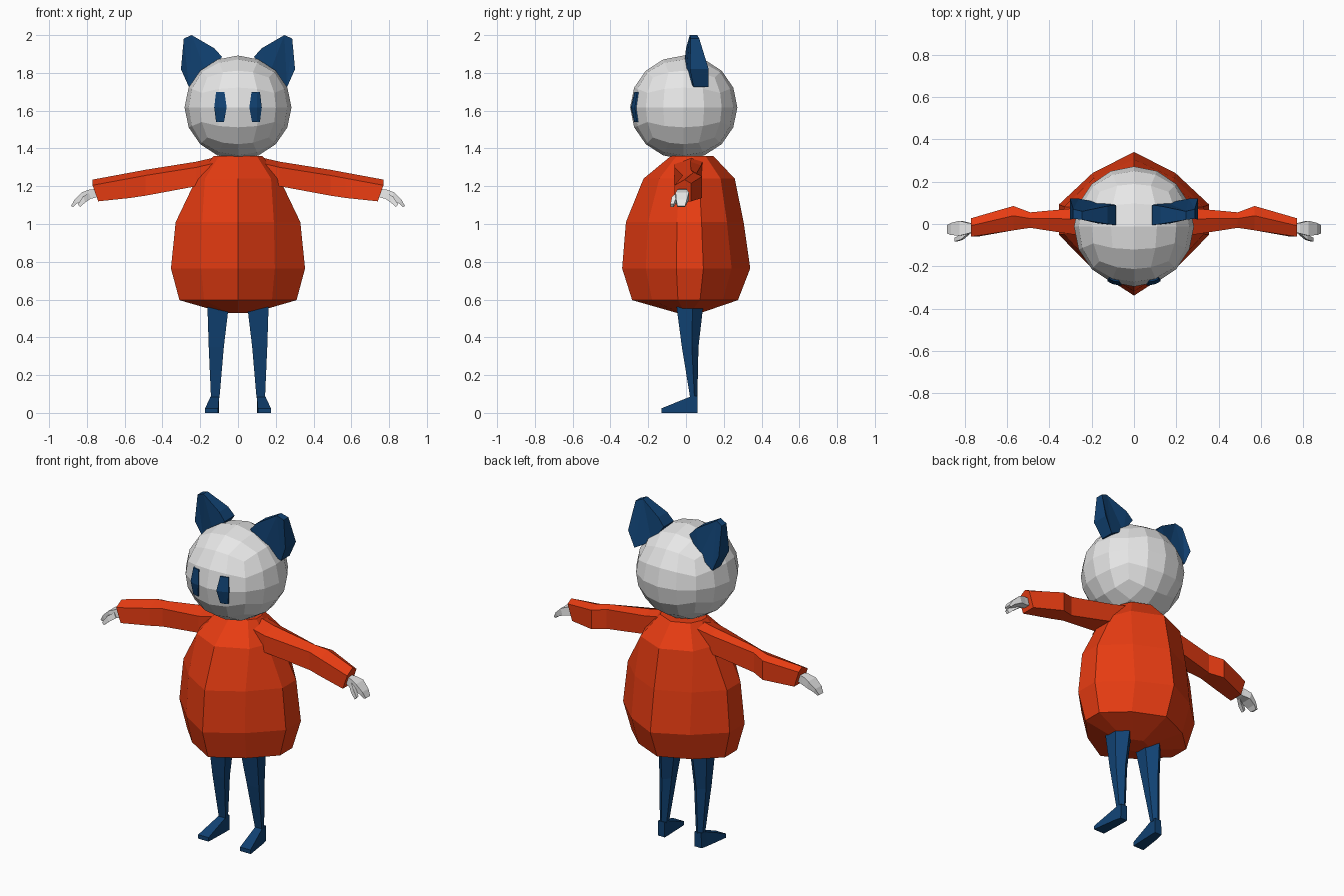
import bpy, bmesh, math
from mathutils import Vector
from mathutils.bvhtree import BVHTree

if "Cube" in bpy.data.objects:
    bpy.data.objects.remove(bpy.data.objects["Cube"])


def material(name, rgb):
    m = bpy.data.materials.new(name)
    m.diffuse_color = (*rgb, 1)
    m.use_nodes = True
    m.node_tree.nodes["Principled BSDF"].inputs["Base Color"].default_value = m.diffuse_color
    return m


WHITE = material("off_white", (0.8, 0.8, 0.8))
RED = material("orange_red", (0.8, 0.045, 0.006))
NAVY = material("navy_blue", (0.0055, 0.054, 0.17))


def finish(name, bm, mat, mirror=False):
    bmesh.ops.recalc_face_normals(bm, faces=bm.faces)
    me = bpy.data.meshes.new(name)
    bm.to_mesh(me)
    bm.free()
    me.materials.append(mat)
    ob = bpy.data.objects.new(name, me)
    bpy.context.collection.objects.link(ob)
    if mirror:
        mod = ob.modifiers.new("mirror", 'MIRROR')
        mod.use_mirror_merge = False
    return ob


def loft(bm, rings):
    """Skin equal-sized rings of points and cap both ends."""
    vs = [[bm.verts.new(p) for p in r] for r in rings]
    n = len(vs[0])
    for a, b in zip(vs, vs[1:]):
        for i in range(n):
            j = (i + 1) % n
            bm.faces.new((a[i], a[j], b[j], b[i]))
    bm.faces.new(vs[0][::-1])
    bm.faces.new(vs[-1])


# Dress: ten-sided, pointed front and back
def dress_ring(z, rx, mx, front, back):
    half = [(0, -front), (mx, -0.63 * front), (rx, -0.15 * front),
            (rx, 0.27 * back), (mx, 0.71 * back), (0, back)]
    pts = half + [(-x, y) for x, y in half[4:0:-1]]
    return [(x, y, z) for x, y in pts]


bm = bmesh.new()
loft(bm, [dress_ring(*r) for r in [
    (0.53, 0.08, 0.05, 0.05, 0.08),
    (0.597, 0.31, 0.18, 0.285, 0.275),
    (0.765, 0.355, 0.195, 0.338, 0.34),
    (1.01, 0.33, 0.19, 0.318, 0.305),
    (1.24, 0.22, 0.175, 0.225, 0.258),
    (1.36, 0.13, 0.10, 0.08, 0.145)]])
finish("dress", bm, RED)

# Sleeves: x, bottom z, top z, front y, back y, slant of the end
bm = bmesh.new()
rings = []
for x, zb, zt, y0, y1, s in [
        (0.10, 1.20, 1.358, -0.06, 0.09, 0),
        (0.22, 1.20, 1.33, -0.06, 0.08, 0),
        (0.49, 1.15, 1.287, -0.018, 0.055, 0),
        (0.57, 1.138, 1.272, -0.03, 0.085, 0),
        (0.77, 1.12, 1.235, -0.06, 0.027, 0.03)]:
    rings.append([(x - s, y0, zb), (x, y0, zt - 0.03), (x, y0 * 0.4 + y1 * 0.6, zt),
                  (x, y1, zt - 0.02), (x - s, y1, zb)])
loft(bm, rings)
finish("sleeve", bm, RED, True)

# Hands: curved mitten and a small thumb
bm = bmesh.new()


def box_rings(sections):
    return [[(x - 0.012, y0, zb), (x, y0, zt), (x, y1, zt), (x - 0.012, y1, zb)]
            for x, zb, zt, y0, y1 in sections]


loft(bm, box_rings([(0.75, 1.145, 1.185, -0.035, 0.0),
                    (0.785, 1.135, 1.183, -0.045, 0.005),
                    (0.825, 1.128, 1.168, -0.055, 0.015),
                    (0.865, 1.108, 1.13, -0.052, 0.005),
                    (0.884, 1.09, 1.095, -0.045, -0.005)]))
loft(bm, box_rings([(0.79, 1.135, 1.165, -0.05, -0.03),
                    (0.82, 1.115, 1.145, -0.075, -0.05),
                    (0.848, 1.09, 1.105, -0.083, -0.065)]))
finish("hand", bm, WHITE, True)

# Head: cube grid pushed out to a ball
bm = bmesh.new()
bmesh.ops.create_cube(bm, size=2)
bmesh.ops.subdivide_edges(bm, edges=bm.edges, cuts=3, use_grid_fill=True)
for v in bm.verts:
    d = Vector([math.tan(c * math.pi / 4) for c in v.co]).normalized()
    v.co = (d.x * 0.283, d.y * 0.284 - 0.012, d.z * 0.275 + 1.617)
bmesh.ops.recalc_face_normals(bm, faces=bm.faces)
head_tree = BVHTree.FromBMesh(bm)
finish("head", bm, WHITE)

# Eyes: thin plates laid on the face
bm = bmesh.new()
rows = []
for z, a, b in [(1.70, 0.072, 0.116), (1.617, 0.06, 0.126), (1.54, 0.074, 0.116)]:
    row = []
    for x in (a, 0.1, b):
        hit = head_tree.ray_cast(Vector((x, -2, z)), Vector((0, 1, 0)))[0]
        row.append([bm.verts.new((x, hit.y + o, z)) for o in (-0.008, 0.001)])
    rows.append(row)
for k in (0, 1):
    for r, s in zip(rows, rows[1:]):
        for i in (0, 1):
            bm.faces.new((r[i][k], r[i + 1][k], s[i + 1][k], s[i][k]))
rim = [rows[0][0], rows[0][1], rows[0][2], rows[1][2], rows[2][2],
       rows[2][1], rows[2][0], rows[1][0]]
for p, q in zip(rim, rim[1:] + rim[:1]):
    bm.faces.new((p[0], q[0], q[1], p[1]))
finish("eye", bm, NAVY, True)

# Ears: x, z, front y, back y around the outline
outline = [(0.085, 1.885, -0.005, 0.09), (0.125, 1.93, 0.0, 0.085),
           (0.245, 2.0, 0.02, 0.06), (0.287, 1.982, 0.025, 0.07),
           (0.302, 1.82, 0.02, 0.12), (0.26, 1.725, 0.04, 0.12),
           (0.16, 1.78, 0.0, 0.1)]
bm = bmesh.new()
loft(bm, [[(x, y0, z) for x, z, y0, y1 in outline],
          [(x, y1, z) for x, z, y0, y1 in outline]])
bmesh.ops.triangulate(bm, faces=[f for f in bm.faces if len(f.verts) > 4])
finish("ear", bm, NAVY, True)

# Legs: tapered, with a ridge down the back
bm = bmesh.new()
rings = []
for z, x0, x1, y0, y1 in [(0.60, 0.045, 0.163, -0.055, 0.095),
                          (0.35, 0.075, 0.155, -0.022, 0.066),
                          (0.08, 0.098, 0.143, 0.022, 0.06)]:
    m = y0 * 0.4 + y1 * 0.6
    rings.append([(x0, y0, z), (x1, y0, z), (x1, m, z), ((x0 + x1) / 2, y1, z), (x0, m, z)])
loft(bm, rings)
finish("leg", bm, NAVY, True)

# Feet: wedges from heel to toe
bm = bmesh.new()
loft(bm, [[(a, y, 0), (b, y, 0), (c, y, h), (a, y, h)] for y, a, b, c, h in [
    (0.06, 0.10, 0.145, 0.143, 0.09),
    (0.02, 0.10, 0.155, 0.146, 0.085),
    (-0.13, 0.105, 0.176, 0.174, 0.024)]])
finish("foot", bm, NAVY, True)
